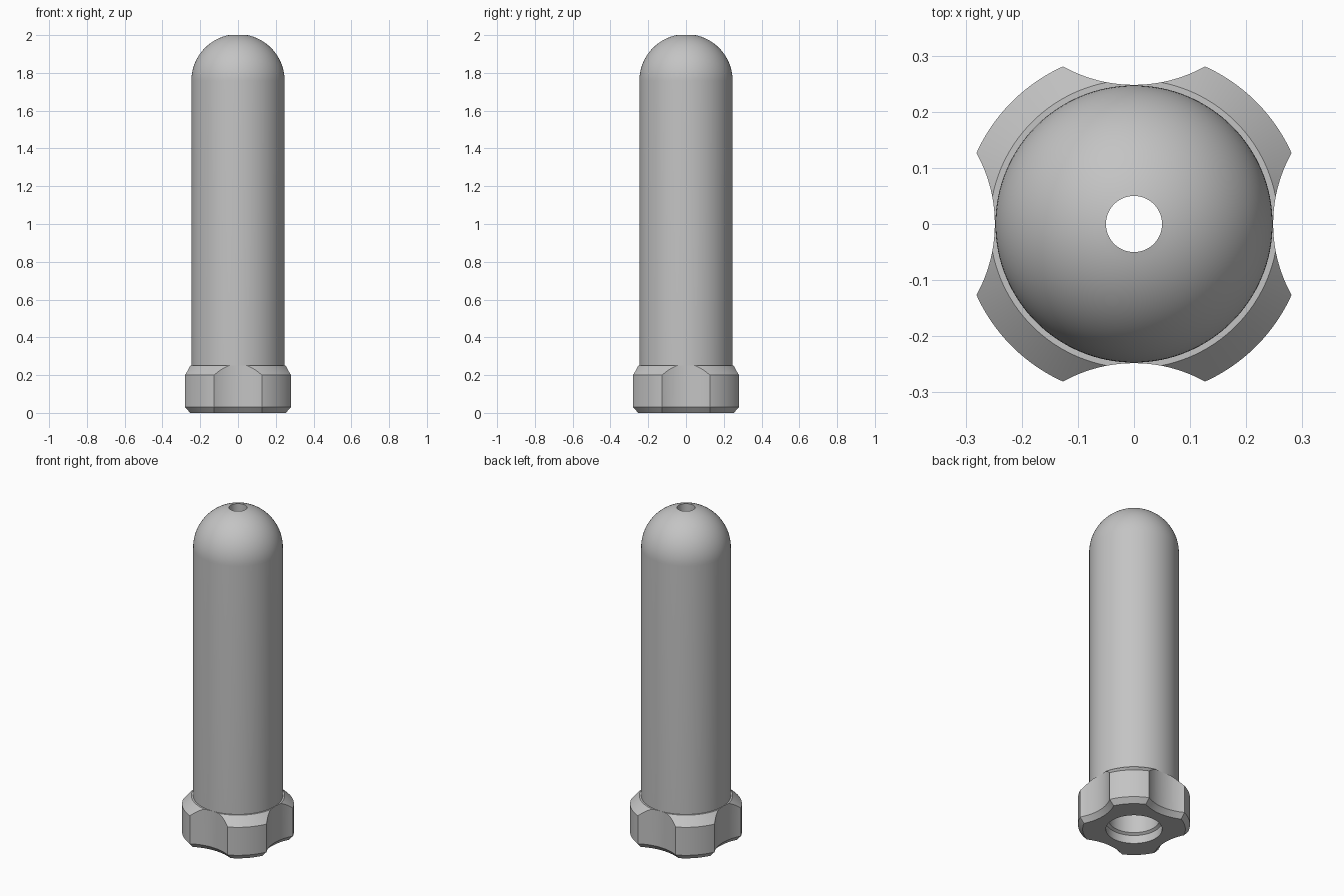
import bpy, bmesh, math
from mathutils import Matrix

cube = bpy.data.objects.get("Cube")
if cube:
    bpy.data.objects.remove(cube, do_unlink=True)

grey = bpy.data.materials.new("grey")
grey.use_nodes = True
colour = (0.55, 0.55, 0.55, 1)
grey.diffuse_color = colour
grey.node_tree.nodes["Principled BSDF"].inputs["Base Color"].default_value = colour


def lathe(name, profile, steps=128, centre=(0, 0, 0)):
    """Revolve a closed (radius, height) outline around a vertical axis."""
    bm = bmesh.new()
    verts = [bm.verts.new((r, 0, z)) for r, z in profile]
    edges = [bm.edges.new((v, verts[i - 1])) for i, v in enumerate(verts)]
    bmesh.ops.spin(bm, geom=verts + edges, axis=(0, 0, 1), cent=(0, 0, 0),
                   angle=math.tau, steps=steps, use_duplicate=False)
    bmesh.ops.remove_doubles(bm, verts=bm.verts, dist=1e-5)
    bmesh.ops.recalc_face_normals(bm, faces=bm.faces)
    mesh = bpy.data.meshes.new(name)
    bm.to_mesh(mesh)
    bm.free()
    mesh.transform(Matrix.Translation(centre))
    mesh.materials.append(grey)
    obj = bpy.data.objects.new(name, mesh)
    bpy.context.collection.objects.link(obj)
    return obj


def select_only(obj):
    bpy.ops.object.select_all(action='DESELECT')
    obj.select_set(True)
    bpy.context.view_layer.objects.active = obj


def dome(radius, base, hole, steps=24):
    """Arc from the wall up to the edge of the top hole."""
    end = math.acos(hole / radius)
    return [(radius * math.cos(end * i / steps), base + radius * math.sin(end * i / steps))
            for i in range(steps + 1)]


# Hollow round-ended tube with a small hole in its tip
outer, bore, hole, joint = 0.247, 0.14, 0.05, 0.1
tube = lathe("tube", [(bore, joint), (outer, joint)] + dome(outer, 1.758, hole)
             + dome(bore, 1.75, hole)[::-1])

# Bevelled collar with a stepped mouth
collar = lathe("collar", [(0.155, 0), (0.283, 0), (0.308, 0.03), (0.308, 0.2),
                          (0.257, 0.25), (0.2, 0.25), (0.2, joint), (bore, joint),
                          (bore, 0.06), (0.155, 0.05)])

# Four scallops, flared at the foot to carry the bottom bevel round
scoop, reach = 0.261, 0.509
for i in range(4):
    a = i * math.pi / 2
    cutter = lathe("scallop_cutter",
                   [(0, -0.03), (scoop + 0.05, -0.03), (scoop, 0.03), (scoop, 0.3), (0, 0.3)],
                   centre=(reach * math.cos(a), reach * math.sin(a), 0))
    cutter.hide_render = True
    select_only(collar)
    mod = collar.modifiers.new("scallop", 'BOOLEAN')
    mod.operation, mod.solver, mod.object = 'DIFFERENCE', 'EXACT', cutter
    bpy.ops.object.modifier_apply(modifier=mod.name)
    bpy.data.objects.remove(cutter, do_unlink=True)

for obj in (tube, collar):
    select_only(obj)
    bpy.ops.object.shade_smooth_by_angle(angle=math.radians(25))
